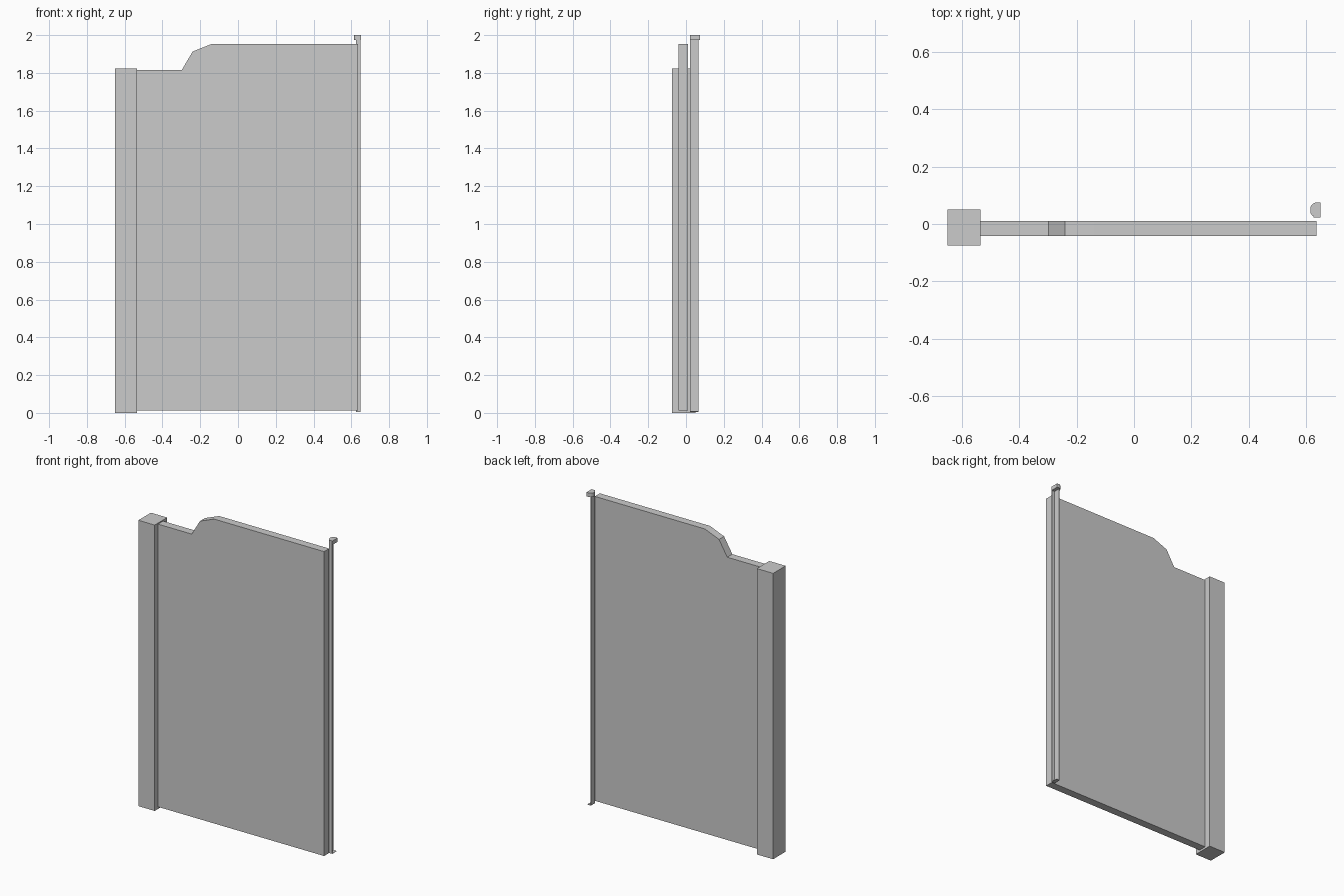
import bpy, math

if "Cube" in bpy.data.objects:
    bpy.data.objects.remove(bpy.data.objects["Cube"])


def prism(name, outline, lo, hi, axis):
    """Extrude a 2D outline: axis 'z' uses (x, y) points, axis 'y' uses (x, z)."""
    def place(p, t):
        return (p[0], p[1], t) if axis == 'z' else (p[0], t, p[1])
    n = len(outline)
    verts = [place(p, lo) for p in outline] + [place(p, hi) for p in outline]
    faces = [tuple(reversed(range(n))), tuple(range(n, 2 * n))]
    faces += [(i, (i + 1) % n, (i + 1) % n + n, i + n) for i in range(n)]
    if axis == 'y':
        faces = [f[::-1] for f in faces]
    mesh = bpy.data.meshes.new(name)
    mesh.from_pydata(verts, [], faces)
    obj = bpy.data.objects.new(name, mesh)
    bpy.context.collection.objects.link(obj)
    return obj


def rect(x0, x1, y0, y1):
    return [(x0, y0), (x1, y0), (x1, y1), (x0, y1)]


# Square post at the left
prism("post", rect(-0.65, -0.535, -0.075, 0.051), 0.0, 1.822, 'z')

# Gate panel with a stepped top edge
prism("panel", [(-0.538, 0.013), (0.636, 0.013), (0.636, 1.953), (-0.14, 1.953),
                (-0.24, 1.913), (-0.298, 1.815), (-0.538, 1.815)],
      -0.041, 0.010, 'y')

# L-shaped angle strip behind the right edge
prism("angle_strip", [(0.625, 0.022), (0.649, 0.022), (0.649, 0.025),
                      (0.628, 0.025), (0.628, 0.065), (0.625, 0.065)],
      0.008, 2.0, 'z')

# Thin foot plate closing the strip's lower end
prism("strip_foot", rect(0.625, 0.649, 0.022, 0.065), 0.006, 0.009, 'z')

# Catch on top of the strip, rounded towards the panel
prism("top_catch", [(0.65, 0.023), (0.65, 0.075), (0.632, 0.075), (0.62, 0.068),
                    (0.614, 0.058), (0.614, 0.040), (0.62, 0.030), (0.632, 0.023)][::-1],
      1.975, 2.0, 'z')
